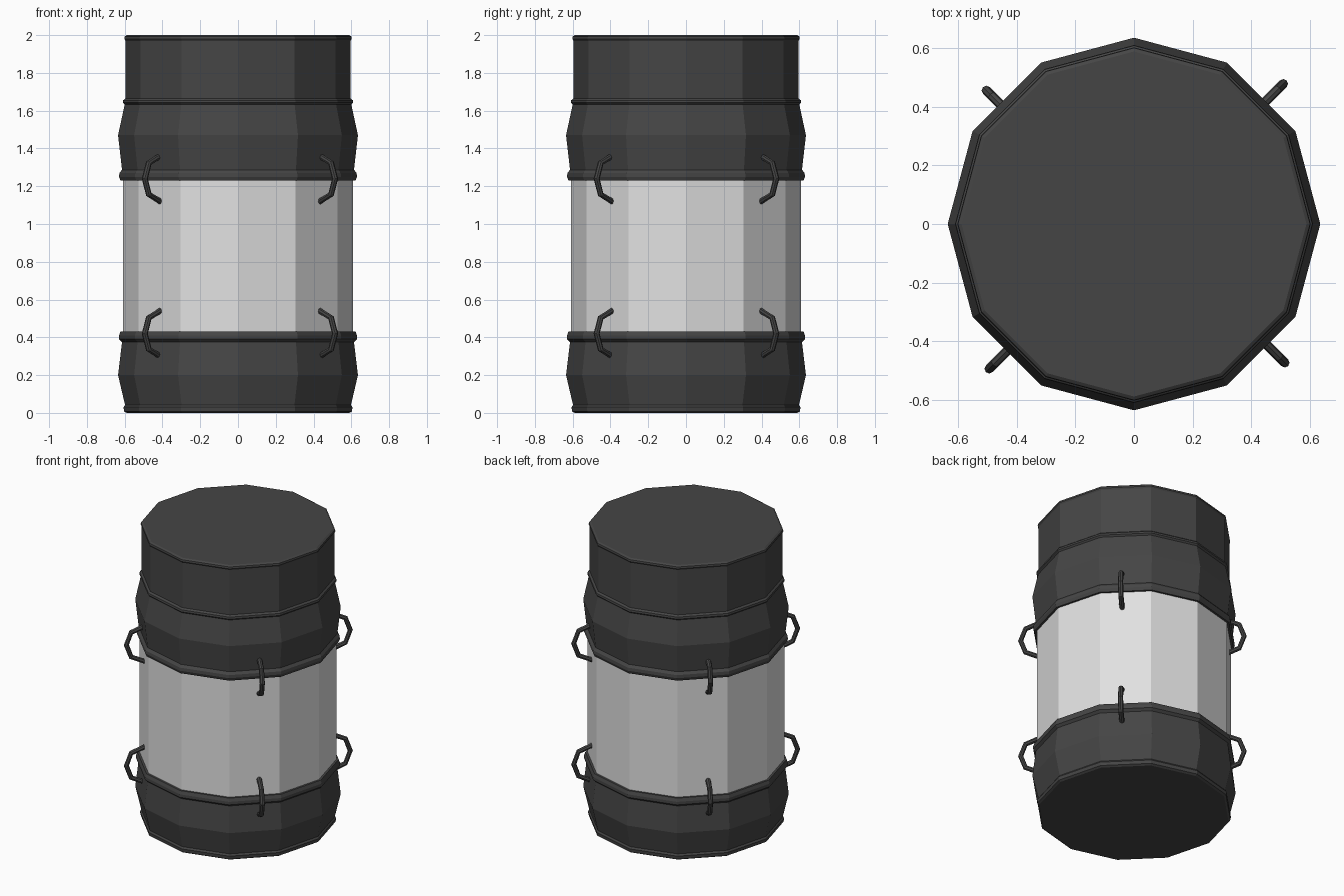
import bpy, bmesh, math
from mathutils import Vector

if "Cube" in bpy.data.objects:
    bpy.data.objects.remove(bpy.data.objects["Cube"])

SIDES = 12


def material(name, v):
    m = bpy.data.materials.new(name)
    m.diffuse_color = (v, v, v, 1)
    m.use_nodes = True
    m.node_tree.nodes["Principled BSDF"].inputs["Base Color"].default_value = m.diffuse_color
    return m


DARK = material("dark grey", 0.06)
LIGHT = material("light grey", 0.75)


def finish(bm, name, mat):
    bmesh.ops.recalc_face_normals(bm, faces=bm.faces)
    me = bpy.data.meshes.new(name)
    bm.to_mesh(me)
    bm.free()
    me.materials.append(mat)
    ob = bpy.data.objects.new(name, me)
    bpy.context.collection.objects.link(ob)
    return ob


def skin(bm, rings, cap_start, cap_end):
    n = len(rings[0])
    vs = [[bm.verts.new(p) for p in ring] for ring in rings]
    for a, b in zip(vs, vs[1:]):
        for i in range(n):
            j = (i + 1) % n
            bm.faces.new((a[i], a[j], b[j], b[i]))
    if cap_start:
        bm.faces.new(vs[0][::-1])
    if cap_end:
        bm.faces.new(vs[-1])


def lathe(name, profile, mat, cap_start=False, cap_end=False):
    bm = bmesh.new()
    rings = [[(r * math.cos(i * math.tau / SIDES), r * math.sin(i * math.tau / SIDES), z)
              for i in range(SIDES)] for r, z in profile]
    skin(bm, rings, cap_start, cap_end)
    return finish(bm, name, mat)


# Barrel wall
lathe("barrel_wall", [(0.608, 0.42), (0.608, 1.24)], LIGHT)

# Lower shell with base rim and top lip
lathe("lower_shell", [(0.59, 0), (0.603, 0.008), (0.606, 0.03), (0.598, 0.042),
                      (0.635, 0.20), (0.614, 0.375), (0.63, 0.39), (0.63, 0.41),
                      (0.622, 0.432), (0.606, 0.432)], DARK, cap_start=True)

# Upper shell with two lips and flat lid
lathe("upper_shell", [(0.606, 1.23), (0.622, 1.23), (0.63, 1.25), (0.628, 1.27),
                      (0.614, 1.287), (0.635, 1.47), (0.60, 1.632), (0.61, 1.642),
                      (0.608, 1.655), (0.596, 1.665), (0.596, 1.97), (0.602, 1.98),
                      (0.60, 1.992), (0.588, 2.0)], DARK, cap_end=True)

# Bent tube handles: (radial, height) path around the handle centre
PATH = [(0.57, 0.126), (0.668, 0.083), (0.698, 0.0), (0.668, -0.083), (0.57, -0.126)]
TUBE = 0.016


def handle(name, angle, side, out, zc):
    rad = Vector((math.cos(angle), math.sin(angle), 0))
    lat = Vector((-rad.y, rad.x, 0))
    pts = [rad * (r + out) + lat * side + Vector((0, 0, zc + z)) for r, z in PATH]
    rings = []
    for i, p in enumerate(pts):
        t = (pts[min(i + 1, len(pts) - 1)] - pts[max(i - 1, 0)]).normalized()
        n = t.cross(lat)
        rings.append([p + (lat * math.cos(k * math.tau / 8) + n * math.sin(k * math.tau / 8)) * TUBE
                      for k in range(8)])
    bm = bmesh.new()
    skin(bm, rings, True, True)
    finish(bm, name, DARK)


for level, zc in (("lower", 0.42), ("upper", 1.24)):
    for corner, deg, side, out in (("back_right", 45, -0.022, 0), ("back_left", 135, 0.034, -0.02),
                                   ("front_left", 225, 0.0, 0), ("front_right", 315, 0.029, 0)):
        handle(f"{level}_{corner}_handle", math.radians(deg), side, out, zc)
